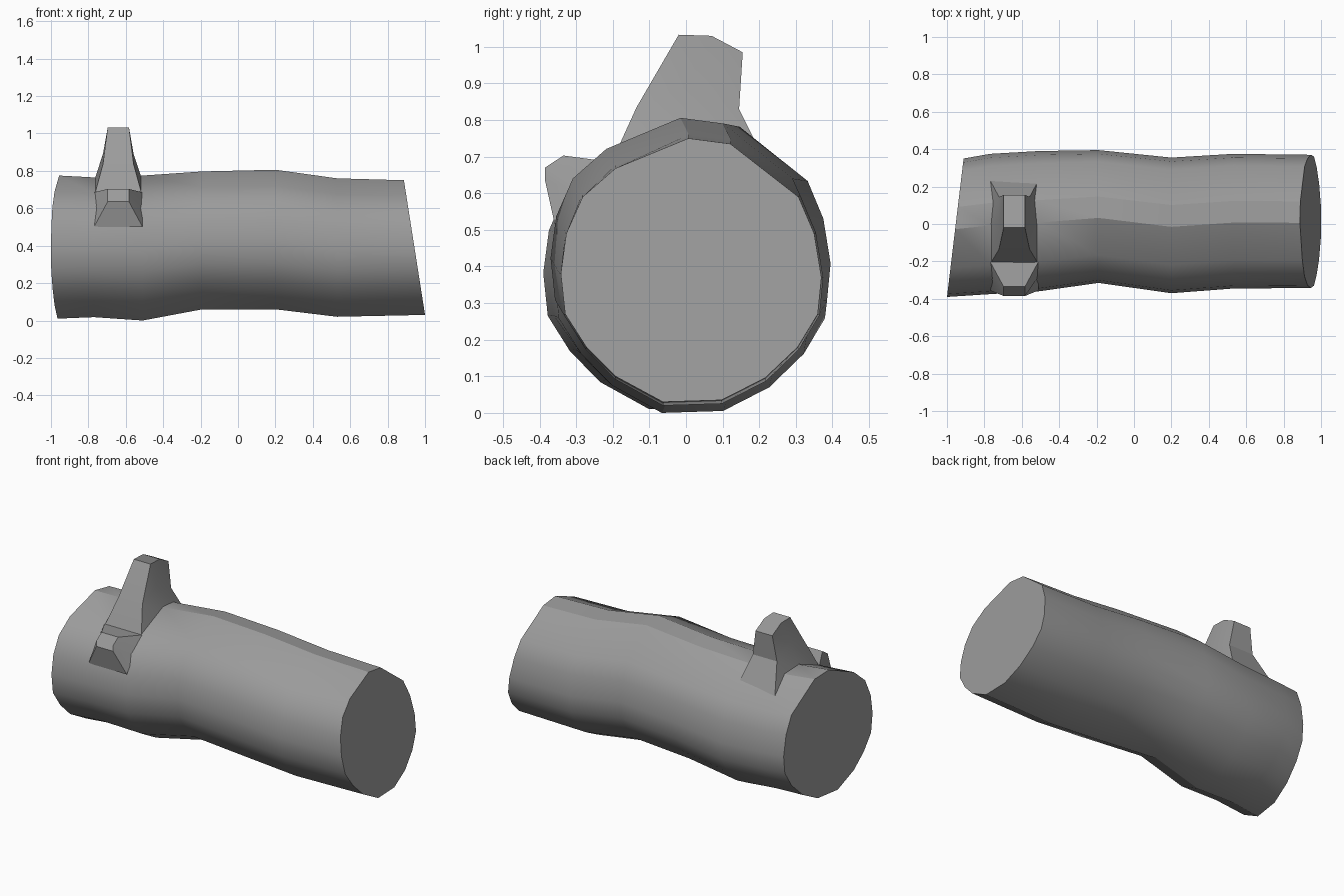
import bpy, bmesh, math

if "Cube" in bpy.data.objects:
    bpy.data.objects.remove(bpy.data.objects["Cube"])

bark = bpy.data.materials.new("dark_grey")
bark.diffuse_color = (.33, .33, .33, 1)
bark.use_nodes = True
bark.node_tree.nodes["Principled BSDF"].inputs["Base Color"].default_value = bark.diffuse_color


def loft(name, rings, smooth_angle):
    """Skin a list of equal-length rings and cap both ends."""
    bm = bmesh.new()
    loops = [[bm.verts.new(p) for p in ring] for ring in rings]
    n = len(loops[0])
    for a, b in zip(loops, loops[1:]):
        for i in range(n):
            j = (i + 1) % n
            bm.faces.new((a[i], a[j], b[j], b[i]))
    bm.faces.new(loops[0])
    bm.faces.new(loops[-1])
    bmesh.ops.recalc_face_normals(bm, faces=bm.faces)
    mesh = bpy.data.meshes.new(name)
    bm.to_mesh(mesh)
    bm.free()
    mesh.materials.append(bark)
    obj = bpy.data.objects.new(name, mesh)
    bpy.context.collection.objects.link(obj)
    bpy.ops.object.select_all(action='DESELECT')
    obj.select_set(True)
    bpy.context.view_layer.objects.active = obj
    bpy.ops.object.shade_smooth_by_angle(angle=math.radians(smooth_angle))
    return obj


# Log: one uneven cross-section (y, z), fitted to the extents at each station
profile = [(0, .75), (-.20, .668), (-.29, .59), (-.335, .49), (-.35, .38), (-.338, .27),
           (-.28, .18), (-.20, .10), (-.07, .03), (.09, .035), (.21, .095), (.30, .18),
           (.355, .27), (.365, .37), (.345, .49), (.302, .59), (.115, .735)]

# x, y min, y max, z min, z max
stations = [(-.95, -.39, .35, .01, .775), (-.77, -.375, .375, .018, .765),
            (-.51, -.36, .39, .0, .775), (-.19, -.315, .395, .06, .797),
            (.20, -.37, .355, .06, .806), (.53, -.345, .375, .02, .76),
            (.95, -.342, .37, .03, .75)]

rings = []
for x, y0, y1, z0, z1 in stations:
    rings.append([(x, y0 + (y + .35) / .715 * (y1 - y0), z0 + (z - .03) / .72 * (z1 - z0))
                  for y, z in profile])
# Slanted saw cuts at both ends
rings[0] = [(-.953 + .12 * y, y, z) for x, y, z in rings[0]]
rings[-1] = [(1.0 - .157 * (z - .03), y, z) for x, y, z in rings[-1]]
loft("log", rings, 30)


# Branch stubs: each ring is a half width and a (y, z) path mirrored about the stub axis
def stub(name, levels, axis=-.64):
    loft(name, [[(axis - w, y, z) for y, z in path] +
                [(axis + w, y, z) for y, z in reversed(path)] for w, path in levels], 20)


stub("tall_branch_stub", [
    (.13, [(-.215, .66), (0, .745), (.235, .65)]),
    (.082, [(-.135, .835), (0, .89), (.145, .83)]),
    (.057, [(-.02, 1.033), (.07, 1.03), (.155, .985)])])

stub("short_branch_stub", [
    (.13, [(-.355, .50), (-.28, .60), (-.20, .685)]),
    (.057, [(-.385, .635), (-.385, .67), (-.335, .703)])])
